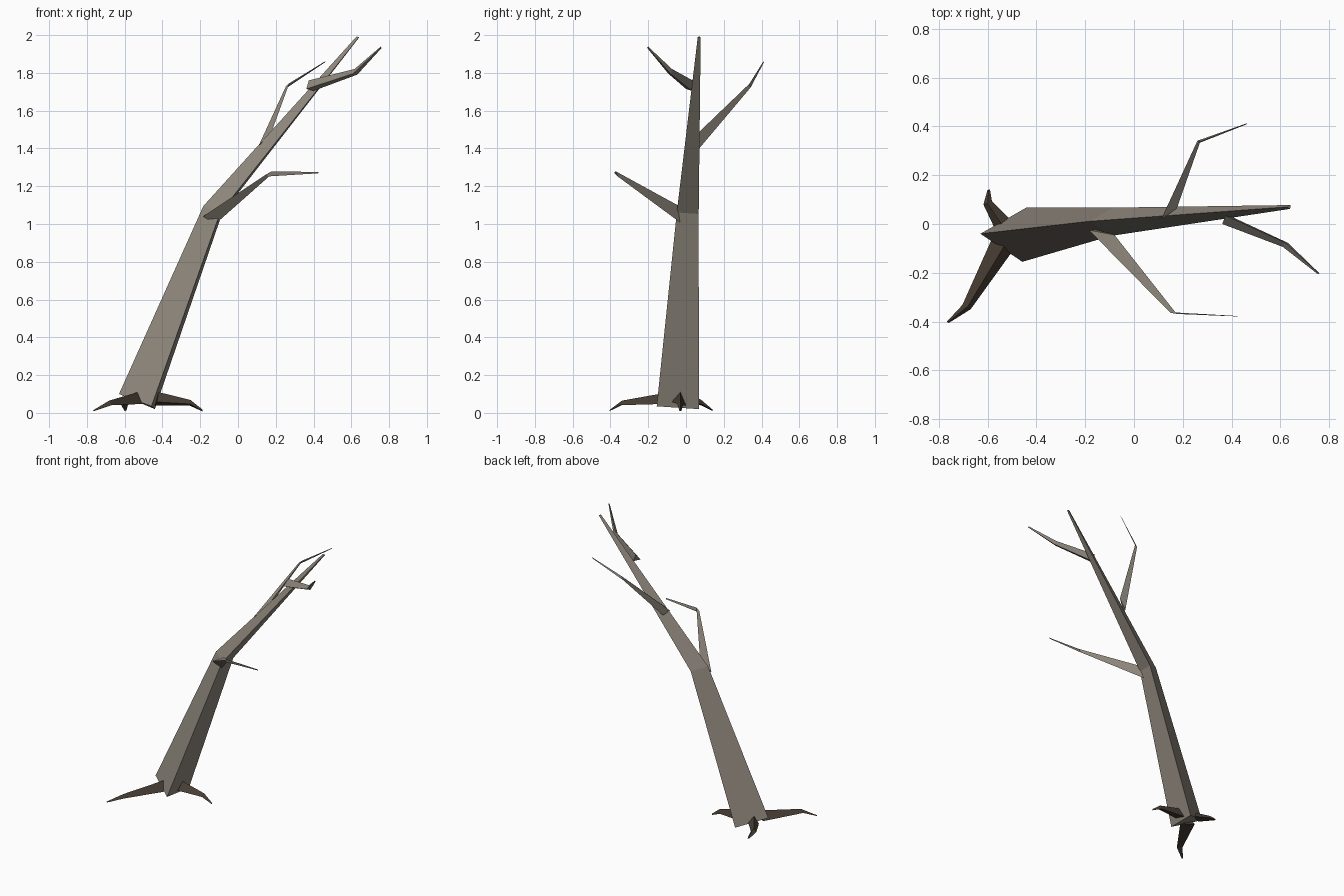
import bpy
import bmesh
from mathutils import Vector

default_cube = bpy.data.objects.get("Cube")
if default_cube:
    bpy.data.objects.remove(default_cube, do_unlink=True)


def make_material(name, colour):
    material = bpy.data.materials.new(name)
    material.use_nodes = True
    material.diffuse_color = (*colour, 1)
    shader = next(n for n in material.node_tree.nodes if n.type == "BSDF_PRINCIPLED")
    shader.inputs["Base Color"].default_value = (*colour, 1)
    shader.inputs["Roughness"].default_value = 0.9
    return material


def make_limb(name, material, section, path):
    """Loft a three-sided section along a path of (centre, section scale)."""
    mesh_builder = bmesh.new()
    rings = []
    for centre, scale in path:
        ring = [mesh_builder.verts.new(Vector(centre) + Vector(corner) * scale)
                for corner in section]
        rings.append(ring)

    # Side walls between neighbouring rings
    for lower, upper in zip(rings, rings[1:]):
        for i in range(len(section)):
            j = (i + 1) % len(section)
            mesh_builder.faces.new((lower[i], lower[j], upper[j], upper[i]))

    # End caps
    mesh_builder.faces.new(rings[0][::-1])
    mesh_builder.faces.new(rings[-1])
    bmesh.ops.recalc_face_normals(mesh_builder, faces=mesh_builder.faces[:])

    mesh = bpy.data.meshes.new(name)
    mesh_builder.to_mesh(mesh)
    mesh_builder.free()
    mesh.materials.append(material)
    limb = bpy.data.objects.new(name, mesh)
    bpy.context.collection.objects.link(limb)
    return limb


bark = make_material("weathered grey bark", (0.27, 0.24, 0.2))
root_bark = make_material("dark brown root bark", (0.065, 0.048, 0.035))

# Leaning trunk with one bend
make_limb(
    "trunk", bark,
    section=[(-.122, .002, .048), (.05, -.113, -.017), (.068, .11, -.032)],
    path=[((-.508, -.042, .052), 1),
          ((-.12, .01, 1.07), .52),
          ((.637, .07, 1.99), .07)])

# Bare branches, each with an elbow
make_limb(
    "lower_front_branch", bark,
    section=[(-.057, .005, -.007), (.008, .01, -.047), (.048, -.015, .053)],
    path=[((-.128, -.03, 1.047), 1),
          ((.163, -.365, 1.264), .25),
          ((.423, -.378, 1.272), .08)])

make_limb(
    "middle_back_branch", bark,
    section=[(-.029, -.031, -.013), (-.006, .019, -.033), (.034, .011, .047)],
    path=[((.141, .051, 1.433), 1),
          ((.262, .336, 1.732), .3),
          ((.46, .41, 1.858), .1)])

make_limb(
    "upper_front_branch", bark,
    section=[(-.017, -.022, -.012), (-.004, .013, .033), (.021, .008, -.022)],
    path=[((.379, .022, 1.727), 1),
          ((.62, -.082, 1.803), .55),
          ((.757, -.203, 1.935), .15)])

# Exposed roots that arch down to the ground
make_limb(
    "front_root", root_bark,
    section=[(-.05, .02, -.015), (.04, -.025, -.025), (.01, .005, .04)],
    path=[((-.53, -.075, .073), 1),
          ((-.685, -.34, .05), .38),
          ((-.763, -.403, .013), .1)])

make_limb(
    "back_root", root_bark,
    section=[(-.035, -.01, -.02), (.035, .015, -.015), (0, -.005, .035)],
    path=[((-.54, 0, .075), 1),
          ((-.6, .085, .05), .5),
          ((-.596, .14, .014), .15)])

make_limb(
    "left_root", root_bark,
    section=[(0, -.04, -.012), (-.01, .035, -.03), (.01, .005, .04)],
    path=[((-.43, -.035, .07), 1),
          ((-.255, -.03, .052), .4),
          ((-.188, -.03, .012), .12)])
